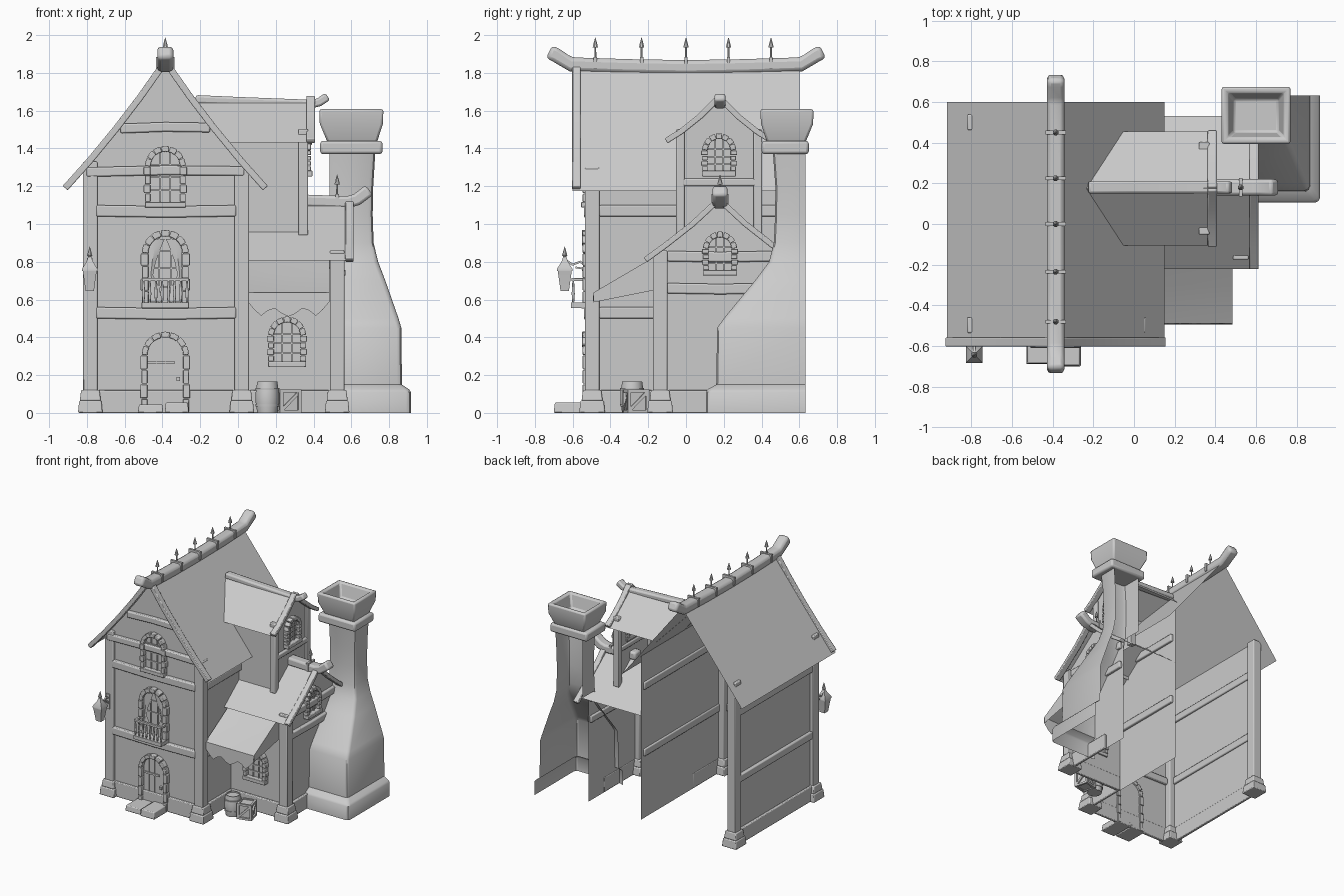
import bpy, bmesh, math
from mathutils import Vector, Matrix

if "Cube" in bpy.data.objects:
    bpy.data.objects.remove(bpy.data.objects["Cube"])

X, Y, Z = Vector((1, 0, 0)), Vector((0, 1, 0)), Vector((0, 0, 1))


class Part:
    """Collects simple solids and sheets into one named object."""
    def __init__(self, name, M=None):
        self.name, self.M, self.bm = name, M or Matrix(), bmesh.new()

    def face(self, *pts):
        self.bm.faces.new([self.bm.verts.new(p) for p in pts])
        return self

    def loft(self, rings, closed=True, caps=True):
        rs = [[self.bm.verts.new(p) for p in r] for r in rings]
        n = len(rs[0])
        for a, b in zip(rs, rs[1:]):
            for i in range(n if closed else n - 1):
                j = (i + 1) % n
                self.bm.faces.new((a[i], a[j], b[j], b[i]))
        if caps:
            self.bm.faces.new(rs[0])
            self.bm.faces.new(rs[-1])
        return self

    def rects(self, rows, caps=True):  # rows of z, x0, x1, y0, y1
        return self.loft([[(a, c, z), (b, c, z), (b, d, z), (a, d, z)] for z, a, b, c, d in rows], True, caps)

    def box(self, x0, x1, y0, y1, z0, z1, inset=0):
        i = inset
        return self.rects([(z0, x0, x1, y0, y1), (z1, x0 + i, x1 - i, y0 + i, y1 - i)])

    def bar(self, pts, side, w, h):  # rectangle swept along a path
        pts = [Vector(p) for p in pts]
        rings = []
        for i, p in enumerate(pts):
            t = pts[min(i + 1, len(pts) - 1)] - pts[max(i - 1, 0)]
            u, s = side.cross(t).normalized() * h / 2, side * w / 2
            rings.append([p + s + u, p - s + u, p - s - u, p + s - u])
        return self.loft(rings)

    def lathe(self, cx, cy, prof, n=12):  # profile of radius, z
        return self.loft([[(cx + r * math.cos((i + .5) * math.tau / n), cy + r * math.sin((i + .5) * math.tau / n), z)
                           for i in range(n)] for r, z in prof])

    def done(self, bevel=0):
        bmesh.ops.recalc_face_normals(self.bm, faces=self.bm.faces[:])
        self.bm.transform(self.M)
        me = bpy.data.meshes.new(self.name)
        self.bm.to_mesh(me)
        self.bm.free()
        ob = bpy.data.objects.new(self.name, me)
        bpy.context.collection.objects.link(ob)
        if bevel:
            m = ob.modifiers.new("bevel", 'BEVEL')
            m.width, m.segments, m.limit_method = bevel, 2, 'ANGLE'


RX, K = -.385, 1.27                      # main ridge x and roof pitch
roof_z = lambda x: 1.85 - abs(x - RX) * K
roof_x = lambda z: RX + (1.85 - z) / K

# main house walls (open at the back)
Part("main_front_wall").face((-.79, -.51, 0), (.03, -.51, 0), (.03, -.51, roof_z(.03)), (RX, -.51, 1.85),
                             (-.79, -.51, roof_z(-.79))).done()
for n, x in (("left", -.79), ("right", .03)):
    Part("main_%s_wall" % n).face((x, -.51, 0), (x, .53, 0), (x, .53, roof_z(x)), (x, -.51, roof_z(x))).done()
    e = RX + (.535 if x > 0 else -.535)
    Part("main_roof_" + n).face((RX, -.6, 1.85), (e, -.6, 1.175), (e, .6, 1.175), (RX, .6, 1.85)).done()

# side house and tower walls
low_z = lambda y: 1.12 - abs(y - .175) * .79
up_z = lambda y: 1.66 - abs(y - .175) * .82
Part("side_front_wall").face((.03, -.13, 0), (.525, -.13, 0), (.525, -.13, low_z(-.13)), (.03, -.13, low_z(-.13))).done()
Part("side_gable_wall").face((.525, -.13, 0), (.525, .5, 0), (.525, .5, low_z(.5)), (.525, .175, 1.12),
                             (.525, -.13, low_z(-.13))).done()
Part("tower_front_wall").face((.03, -.03, .93), (.35, -.03, .93), (.35, -.03, up_z(-.03)),
                              (roof_x(up_z(-.03)), -.03, up_z(-.03)), (.03, -.03, roof_z(.03))).done()
Part("tower_gable_wall").face((.35, -.03, .93), (.35, .38, .93), (.35, .38, up_z(.38)), (.35, .175, 1.66),
                              (.35, -.03, up_z(-.03))).done()

# side house and tower roofs
for n, sg in (("front", -1), ("back", 1)):
    y1, y2 = .175 + sg * .28, (-.22 if sg < 0 else .53)
    Part("tower_roof_" + n).face((.4, .175, 1.66), (roof_x(1.66), .175, 1.66),
                                 (roof_x(up_z(y1)), y1, up_z(y1)), (.4, y1, up_z(y1))).done()
    Part("side_roof_" + n).face((.605, .175, 1.12), (.03, .175, 1.12), (.03, y2, low_z(y2)), (.605, y2, low_z(y2))).done()

# sagging bargeboards
p = Part("main_bargeboards")
for sg in (-1, 1):
    p.bar([(RX + sg * d, -.58, z) for d, z in ((0, 1.86), (.13, 1.675), (.26, 1.505), (.4, 1.335), (.53, 1.19))], Y, .045, .035)
p.done(.005)
p = Part("side_bargeboards")
for sg in (-1, 1):
    p.bar([(.385, .175 + sg * d, z) for d, z in ((0, 1.67), (.1, 1.57), (.2, 1.49), (.28, 1.44))], X, .045, .03)
    p.bar([(.59, .175 + sg * d, z) for d, z in ((0, 1.13), (.14, 1.0), (.28, .89), (.39, .81))], X, .045, .03)
p.done(.005)

# ridge beams with upturned ends
Part("main_ridge_beam").bar([(RX, y, z) for y, z in ((-.725, 1.912), (-.69, 1.895), (-.61, 1.845), (-.3, 1.835), (0, 1.83),
                            (.3, 1.835), (.61, 1.845), (.69, 1.895), (.725, 1.912))], X, .085, .075).done(.02)
Part("tower_ridge_beam").bar([(-.225, .18, 1.66), (0, .18, 1.65), (.39, .18, 1.635), (.43, .18, 1.645), (.475, .18, 1.675)],
                             Y, .06, .045).done(.012)
Part("side_ridge_beam").bar([(.3, .18, 1.125), (.58, .18, 1.115), (.63, .18, 1.13), (.695, .18, 1.18)], Y, .08, .065).done(.015)

# spiked finials with clamps
p = Part("ridge_finials")
for cx, cy, z in [(RX, y, 1.835) for y in (-.48, -.235, 0, .225, .45)] + [(.525, .18, 1.11)]:
    p.lathe(cx, cy, [(.006, z), (.005, z + .1), (.015, z + .1), (.012, z + .115), (.001, z + .152)], 8)
    wx, wy = (.05, .009) if cx < 0 else (.009, .045)
    p.box(cx - wx, cx + wx, cy - wy, cy + wy, z - .015, z + .05)
p.done()

# corner posts on flared stone feet
posts = ((-.782, -.497, 1.33), (.02, -.497, 1.3), (-.782, .5, 1.33), (.525, -.137, .86))
p, q = Part("corner_posts"), Part("post_feet")
for x, y, h in posts:
    p.box(x - .038, x + .038, y - .038, y + .038, .1, h)
    q.box(x - .065, x + .065, y - .068, y + .068, 0, .065, .006)
    q.box(x - .056, x + .056, y - .056, y + .056, .065, .122, .008)
for x, y in ((.345, -.03), (.345, .38)):
    p.box(x - .026, x + .026, y - .022, y + .022, .94, up_z(y) + .01)
p.done(.006)
q.done(.006)

# plinths
Part("plinths").box(-.79, .03, -.53, -.505, 0, .12).box(-.812, -.788, -.51, .53, 0, .12).box(.028, .05, -.5, -.13, 0, .12) \
    .box(.03, .525, -.152, -.128, 0, .12).box(.523, .546, -.13, .3, 0, .12).done(.006)

# timber beams
p = Part("timber_beams")
for z in (.53, 1.07):
    p.bar([(-.75, -.515, z), (-.38, -.515, z - .006), (-.01, -.515, z)], Y, .05, .06)
    p.bar([(-.795, -.46, z), (-.795, .47, z)], X, .04, .06)
    p.bar([(.035, -.46, z), (.035, .5, z)], X, .035, .06)
for z in (1.28, 1.51):
    w = (1.85 - z) / K - .03
    p.bar([(RX - w, -.515, z - .005), (RX, -.515, z + .004), (RX + w, -.515, z)], Y, .045, .05)
for z in (.66, .83):
    p.bar([(.53, -.1, z), (.53, .18, z - .005), (.53, .48, z)], X, .04, .055)
p.bar([(.355, -.02, 1.22), (.355, .37, 1.22)], X, .03, .04)
p.bar([(.06, -.135, .79), (.5, -.135, .79)], Y, .03, .05)
p.done(.008)


# arched openings built facing -y, then placed on a wall
def arch(name, loc, r, s, d, door=False, turn=0):
    M = Matrix.Translation(loc) @ Matrix.Rotation(math.radians(turn), 4, 'Z')
    q = Part(name + "_stones", M)
    pt = lambda rad, a: (rad * math.cos(a), -.012, s + rad * math.sin(a))
    for sg in (-1, 1):
        for i in range(4):
            o = .006 * (i % 2)
            q.bar([(sg * (r + d / 2 + o / 2), -.012, s * i / 4 + .002), (sg * (r + d / 2 + o / 2), -.012, s * (i + 1) / 4 - .002)],
                  Y, .05, d + o)
    for i in range(7):
        q.bar([pt(r + d / 2, math.pi * (i + f) / 7) for f in (.03, .5, .97)], Y, .05 + .008 * (i % 2), d)
    if not door:
        q.box(-r - d, r + d, -.045, .01, -.028, .002)
    q.done(.004)
    pane = Part(name + ("_leaf" if door else "_glass"), M)
    out = [(-r, s), (-r, 0), (r, 0)] + [(r * math.cos(math.pi * i / 12), s + r * math.sin(math.pi * i / 12)) for i in range(12)]
    pane.face(*[(x, -.006, z) for x, z in out]).done()
    b = Part(name + "_bars", M)
    if door:
        for x in (-.5, 0, .5):
            b.box(x * r - .002, x * r + .002, -.011, 0, 0, s + r * .85)
        for z in (.2, .85):
            b.box(-r, r * .5, -.015, 0, s * z, s * z + .015)
        b.bar([(r * .72, -.01, .18), (r * .72, -.035, .18)], X, .02, .02)
    else:
        for x in (-.35, .35):
            b.box(x * r - .004, x * r + .004, -.015, 0, 0, s + r * .93)
        for z in (.33, .7, 1.05):
            b.box(-r, r, -.014, 0, s * z - .004, s * z + .004)
    b.done()


arch("front_door", (RX, -.51, 0), .095, .305, .03, True)
arch("balcony_window", (RX, -.51, .58), .09, .265, .034)
arch("gable_window", (RX, -.51, 1.115), .078, .19, .03)
arch("side_window", (.26, -.13, .27), .07, .14, .03)
arch("side_gable_window", (.525, .18, .755), .06, .115, .03, turn=90)
arch("tower_window", (.35, .175, 1.28), .06, .11, .03, turn=90)

# curtains tied at the sides
p = Part("curtains")
for sg in (-1, 1):
    p.loft([[(RX + sg * .088, -.527, z), (RX + sg * (.088 + g) / 2, -.535, z), (RX + sg * g, -.527, z)]
            for z, g in ((.59, .02), (.66, .03), (.73, .065), (.8, .05), (.87, .025), (.92, .004))], False, False)
p.done()

# balcony
p = Part("balcony").box(RX - .125, RX + .125, -.61, -.51, .555, .585)
p.bar([(RX - .115, -.51, .705), (RX - .115, -.597, .705)], X, .018, .016).bar([(RX + .115, -.51, .705), (RX + .115, -.597, .705)], X, .018, .016)
p.box(RX - .123, RX + .123, -.607, -.588, .697, .715)
for i in range(8):
    p.lathe(RX - .115 + .23 * i / 7, -.597, [(.005, .58), (.009, .63), (.005, .7)], 8)
p.done(.003)

# door steps
Part("door_steps").box(-.53, -.395, -.69, -.5, 0, .045, .006).box(-.388, -.26, -.7, -.5, 0, .055, .006).done(.006)

# wall lantern on a bracket
p = Part("lantern")
p.lathe(-.785, -.642, [(.032, .645), (.034, .66), (.052, .75), (.058, .752), (.058, .762), (.025, .80), (.01, .83)], 4)
p.lathe(-.785, -.642, [(.005, .82), (.015, .835), (.001, .88)], 8)
p.bar([(-.785, -.53, .78), (-.785, -.56, .80), (-.785, -.6, .785), (-.785, -.64, .81)], X, .012, .012)
p.bar([(-.785, -.53, .72), (-.785, -.55, .765), (-.785, -.585, .77)], X, .01, .01)
p.box(-.8, -.77, -.545, -.53, .7, .82)
p.done()

# cloth awning with scalloped valance
p = Part("awning")
p.loft([[(.05, y, z), (.27, y, z - .012 * k), (.485, y, z)] for y, z, k in ((-.135, .845, 0), (-.3, .745, 1), (-.42, .675, 1), (-.49, .635, .5))],
       False, False)
drops = (.0, .55, .95, .6, .45, .8, 1, .8, .45, .6, .95, .55, 0)
p.loft([[(.05 + .435 * i / 12, -.49, .637) for i in range(13)],
        [(.05 + .435 * i / 12, -.493, .59 - .08 * drops[i]) for i in range(13)]], False, False)
p.face((.485, -.49, .637), (.485, -.49, .585), (.485, -.165, .65), (.485, -.135, .845))
p.done()

# chimney stack: open at the back, flaring outward at the foot
rows = ((0, .915, .105), (.11, .915, .105), (.125, .905, .115), (.15, .868, .16), (.45, .865, .165), (.5, .85, .2), (.7, .78, .365),
        (.8, .742, .44), (.9, .718, .465), (1.05, .713, .472), (1.2, .716, .473), (1.38, .727, .46))
ring = lambda z, x, y: [(.485, y + .01, z), (.51, y, z), (x - .025, y, z), (x - .008, y + .008, z), (x, y + .025, z), (x, .632, z)]
p = Part("chimney_stack").loft([ring(*r) for r in rows], False, False)
p.loft([[(.485, r[2] + .01, r[0]), (.485, .632, r[0])] for r in rows[8:]], False, False)
p.done()
Part("chimney_band").box(.435, .765, .4, .65, 1.37, 1.44).done(.015)
Part("chimney_cap").rects([(1.43, .475, .735, .43, .632), (1.53, .433, .767, .397, .673), (1.608, .43, .77, .393, .675),
                           (1.608, .462, .738, .425, .645), (1.5, .49, .71, .45, .615)]).done(.012)

# barrel and crate
p = Part("barrel").lathe(.155, -.285, [(.054, 0), (.062, .05), (.064, .08), (.062, .115), (.054, .165), (.046, .165), (.046, .155)], 16)
for z in (.035, .12):
    p.lathe(.155, -.285, [(.064, z), (.065, z + .012)], 16)
p.done()
p = Part("crate", Matrix.Translation((.265, -.265, .062)) @ Matrix.Rotation(.25, 4, 'Z'))
h = .05
p.box(-h + .006, h - .006, -h + .006, h - .006, -.055, .055)
for a in (-h, h):
    for b in (-h, h):
        p.bar([(a, b, -.062), (a, b, .062)], X, .018, .018)
        p.bar([(a, -h, b * 1.1), (a, h, b * 1.1)], X, .016, .016)
        p.bar([(-h, a, b * 1.1), (h, a, b * 1.1)], Y, .016, .016)
    p.bar([(-h, a, -.05), (h, a, .05)], Y, .012, .016)
    p.bar([(a, -h, -.05), (a, h, .05)], X, .012, .016)
p.done()

# smooth shading with sharp creases
for ob in bpy.context.collection.objects:
    ob.select_set(True)
    bpy.context.view_layer.objects.active = ob
bpy.ops.object.shade_smooth_by_angle(angle=math.radians(35))
